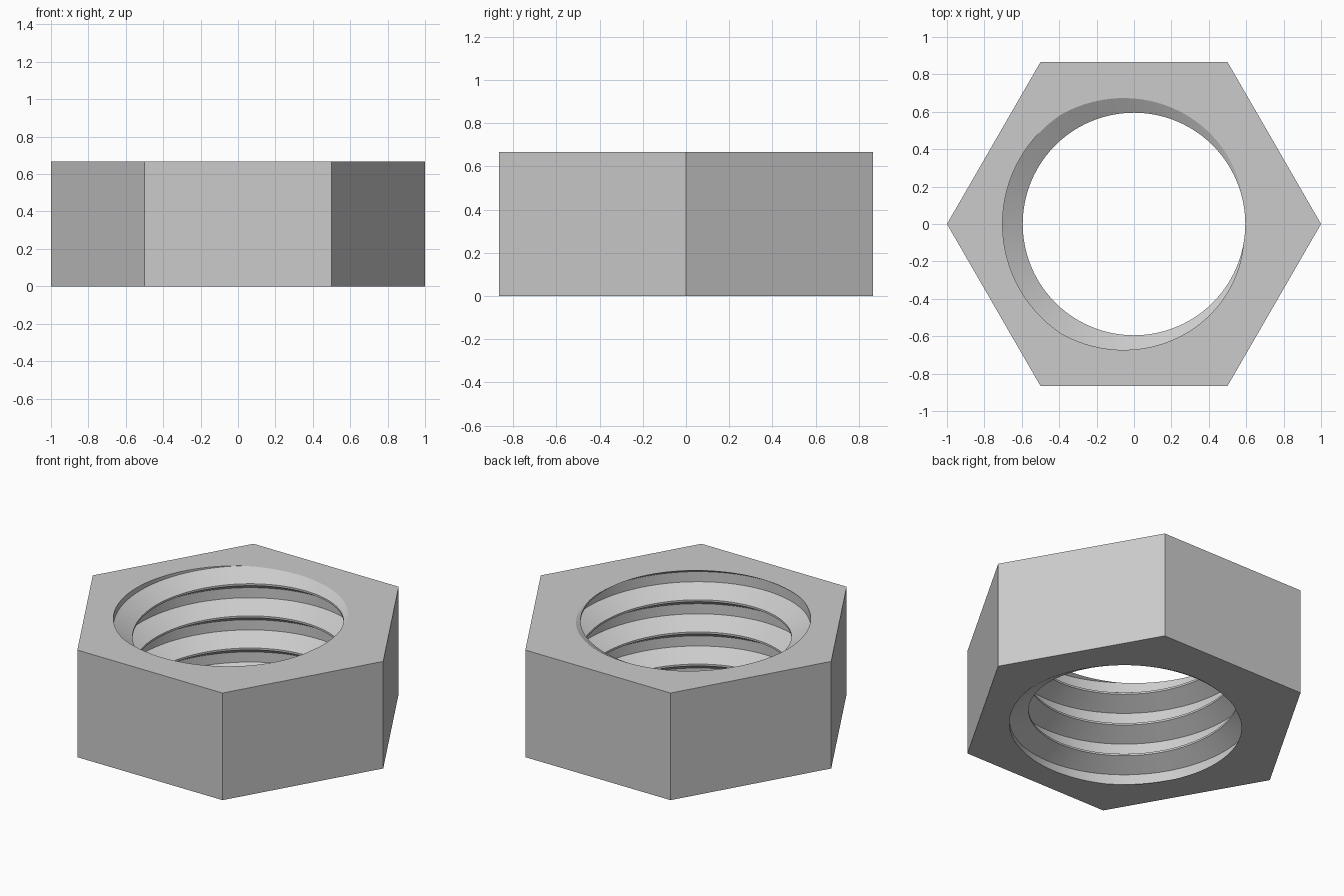
import bpy, bmesh
from math import pi, cos, sin, radians

if "Cube" in bpy.data.objects:
    bpy.data.objects.remove(bpy.data.objects["Cube"], do_unlink=True)

HEIGHT = 2 / 3
PITCH, CREST, FLANK = 0.2, 0.012, 0.0625
MINOR, MAJOR = 0.595, 0.703
STEPS, TURNS = 96, 7

steel = bpy.data.materials.new("steel_grey")
steel.use_nodes = True
colour = (0.6, 0.6, 0.6, 1)
steel.diffuse_color = colour
steel.node_tree.nodes["Principled BSDF"].inputs["Base Color"].default_value = colour

bm = bmesh.new()

# Left-handed internal thread: a trapezoid profile swept down a helix
profile = [(0, MINOR), (CREST, MINOR), (CREST + FLANK, MAJOR), (PITCH - FLANK, MAJOR)]
start = HEIGHT + 2 * PITCH - (CREST + PITCH) / 2
rows = []
for s in range(STEPS * TURNS + 1):
    a = pi + 2 * pi * s / STEPS
    z = start - PITCH * s / STEPS
    rows.append([bm.verts.new((r * cos(a), r * sin(a), z + dz)) for dz, r in profile])
    if s >= STEPS:
        rows[s].append(rows[s - STEPS][0])
for s in range(STEPS, STEPS * TURNS):
    for p in range(4):
        bm.faces.new((rows[s][p], rows[s + 1][p], rows[s + 1][p + 1], rows[s][p + 1]))

# Trim the thread flush with both end faces
for z, side in ((0, -1), (HEIGHT, 1)):
    bmesh.ops.bisect_plane(bm, geom=bm.verts[:] + bm.edges[:] + bm.faces[:], dist=1e-6,
                           plane_co=(0, 0, z), plane_no=(0, 0, side), clear_outer=True)
bmesh.ops.delete(bm, geom=[v for v in bm.verts if not v.link_faces], context='VERTS')

# Hexagonal end faces around the threaded hole
rings = []
for z in (0, HEIGHT):
    rim = [e for e in bm.edges if e.is_boundary and all(abs(v.co.z - z) < 1e-4 for v in e.verts)]
    ring = [bm.verts.new((cos(i * pi / 3), sin(i * pi / 3), z)) for i in range(6)]
    outline = [bm.edges.new((ring[i], ring[(i + 1) % 6])) for i in range(6)]
    bmesh.ops.triangle_fill(bm, edges=rim + outline, use_beauty=True,
                            normal=(0, 0, 1 if z else -1))
    rings.append(ring)

# Six outer flats
low, high = rings
for i in range(6):
    j = (i + 1) % 6
    bm.faces.new((low[i], low[j], high[j], high[i]))
bmesh.ops.recalc_face_normals(bm, faces=bm.faces[:])

mesh = bpy.data.meshes.new("hex_nut")
bm.to_mesh(mesh)
bm.free()
mesh.materials.append(steel)
nut = bpy.data.objects.new("hex_nut", mesh)
bpy.context.collection.objects.link(nut)

# Smooth thread flanks with crisp edges
bpy.ops.object.select_all(action='DESELECT')
nut.select_set(True)
bpy.context.view_layer.objects.active = nut
bpy.ops.object.shade_smooth_by_angle(angle=radians(25))
